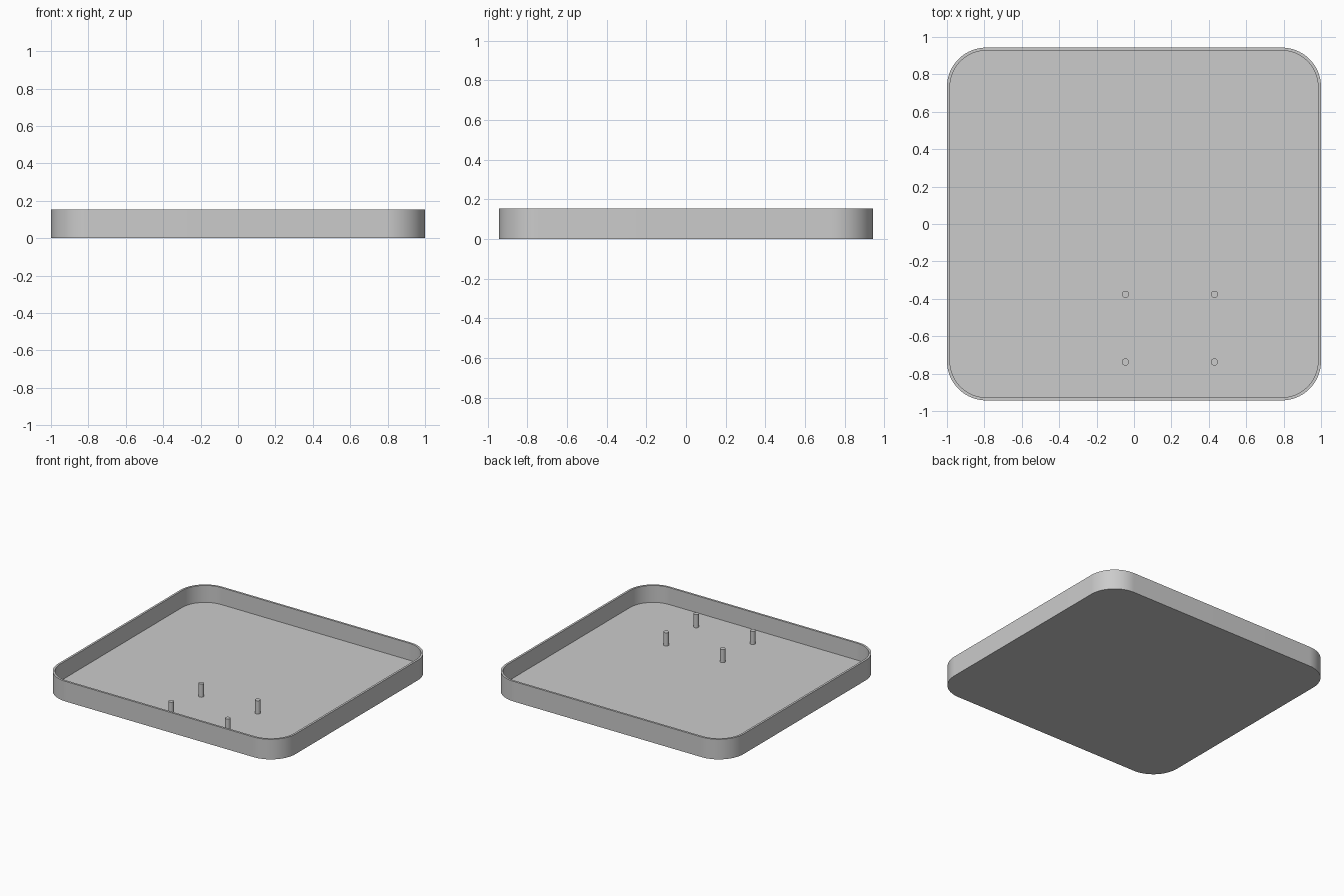
import bpy
import bmesh
import math

HX, HY, HEIGHT = 1.0, 0.943, 0.153
RADIUS, WALL, FLOOR = 0.21, 0.016, 0.024
PIN_RADIUS, PIN_TOP = 0.019, 0.124
CORNER_STEPS = 24

cube = bpy.data.objects.get("Cube")
if cube:
    bpy.data.objects.remove(cube, do_unlink=True)

grey = bpy.data.materials.new("plain grey")
grey.use_nodes = True
colour = (0.6, 0.6, 0.6, 1)
grey.diffuse_color = colour
grey.node_tree.nodes["Principled BSDF"].inputs["Base Color"].default_value = colour


def finish(obj):
    """Assign the colour and smooth the curved sides, keeping edges sharp."""
    obj.data.materials.clear()
    obj.data.materials.append(grey)
    bpy.ops.object.select_all(action="DESELECT")
    obj.select_set(True)
    bpy.context.view_layer.objects.active = obj
    bpy.ops.object.shade_smooth_by_angle(angle=math.radians(30))


def rounded_loop(bm, inset, z):
    """Ring of vertices around a rounded rectangle."""
    r = RADIUS - inset
    ring = []
    for quarter, (sx, sy) in enumerate([(1, 1), (-1, 1), (-1, -1), (1, -1)]):
        for i in range(CORNER_STEPS + 1):
            a = math.pi / 2 * (quarter + i / CORNER_STEPS)
            x = sx * (HX - RADIUS) + r * math.cos(a)
            y = sy * (HY - RADIUS) + r * math.sin(a)
            ring.append(bm.verts.new((x, y, z)))
    return ring


# Open tray: underside, outer wall, rim, inner wall, floor
bm = bmesh.new()
rings = [rounded_loop(bm, inset, z) for inset, z in
         [(0, 0), (0, HEIGHT), (WALL, HEIGHT), (WALL, FLOOR)]]
for low, high in zip(rings, rings[1:]):
    for i in range(len(low)):
        j = (i + 1) % len(low)
        bm.faces.new((low[i], low[j], high[j], high[i]))
bm.faces.new(rings[0][::-1])
bm.faces.new(rings[-1])
bmesh.ops.recalc_face_normals(bm, faces=bm.faces)
mesh = bpy.data.meshes.new("tray")
bm.to_mesh(mesh)
bm.free()
tray = bpy.data.objects.new("tray", mesh)
bpy.context.collection.objects.link(tray)
finish(tray)

# Four mounting pins, sunk slightly into the floor
pin_base = FLOOR - 0.008
for row, y in (("front", -0.738), ("back", -0.376)):
    for side, x in (("right", -0.046), ("left", 0.43)):
        bpy.ops.mesh.primitive_cylinder_add(
            vertices=32, radius=PIN_RADIUS, depth=PIN_TOP - pin_base,
            location=(x, y, (PIN_TOP + pin_base) / 2))
        pin = bpy.context.object
        pin.name = f"{row}_{side}_pin"
        finish(pin)
